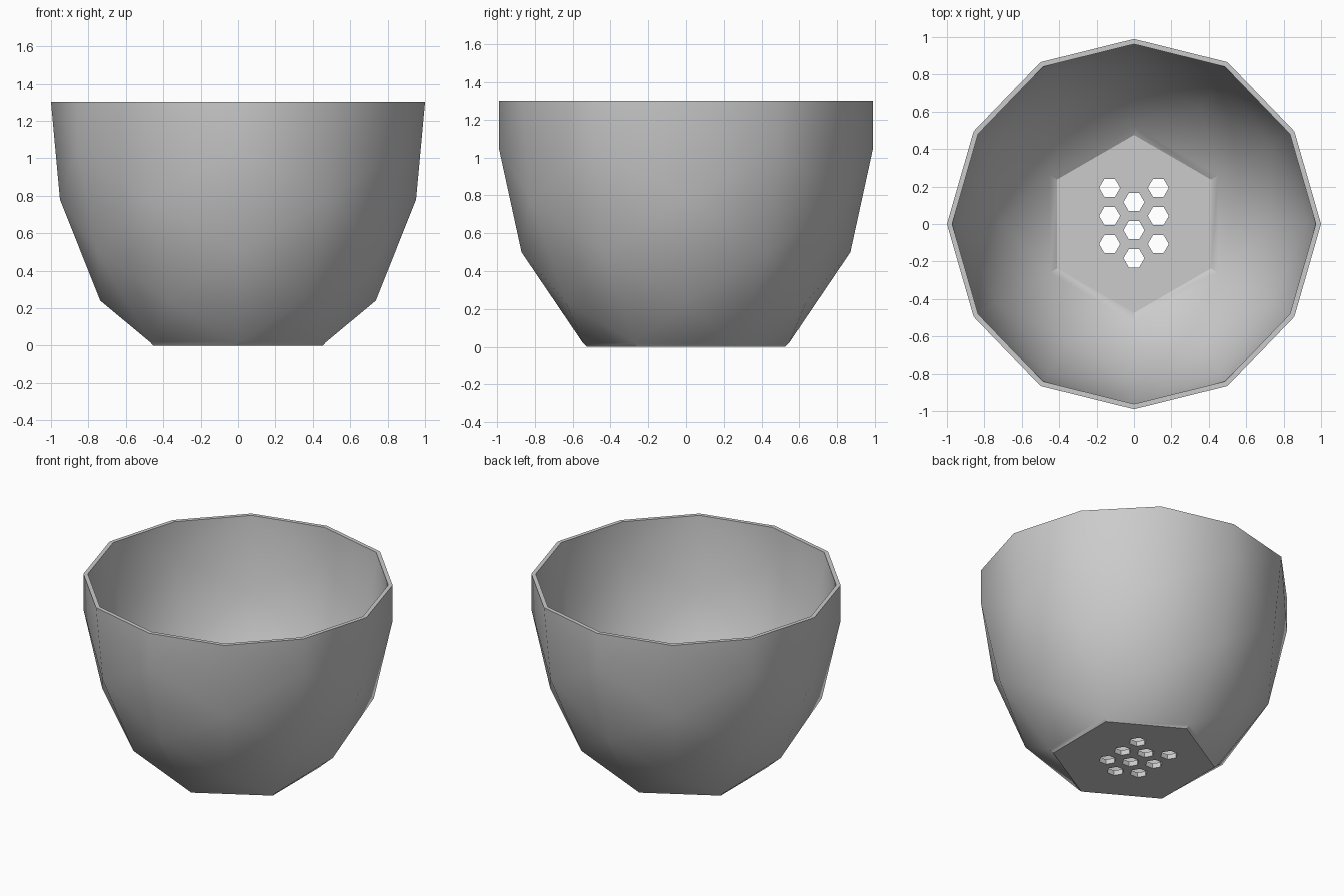
import bpy, bmesh, math

cube = bpy.data.objects.get("Cube")
if cube:
    bpy.data.objects.remove(cube, do_unlink=True)

# Material
grey = bpy.data.materials.new("plain_grey")
grey.use_nodes = True
colour = (0.6, 0.6, 0.6, 1)
grey.diffuse_color = colour
grey.node_tree.nodes["Principled BSDF"].inputs["Base Color"].default_value = colour

# (radius, height) from the base up; rings alternate between the two columns
# corner column: floor, base corner, lower, upper, rim; side column: low, middle, rim
OUTER = ([(.523, 0), (.545, .02), (.87, .5), (.99, 1.05), (.99, 1.3)],
         [(.737, .24), (.952, .78), (1.0, 1.3)])
INNER = ([(.475, .035), (.52, .06), (.845, .51), (.962, 1.05), (.962, 1.3)],
         [(.715, .255), (.925, .785), (.972, 1.3)])


def ring(bm, radius, z, offset):
    return [bm.verts.new((radius * math.cos(math.radians(60 * k + offset)),
                          radius * math.sin(math.radians(60 * k + offset)), z))
            for k in range(6)]


def faceted_shell(bm, profile):
    """Zigzag triangle strips around the pot; returns the rim loop."""
    corner = [ring(bm, r, z, 30) for r, z in profile[0]]
    side = [ring(bm, r, z, 0) for r, z in profile[1]]
    floor, base, lower, upper, rim_c = corner
    low, mid, rim_s = side
    bm.faces.new(floor)
    for k in range(6):
        p = k - 1
        bm.faces.new((floor[p], floor[k], base[k], base[p]))
        bm.faces.new((base[p], base[k], low[k]))
        for c in (k, p):
            strip = [base[c], low[k], lower[c], mid[k], upper[c], rim_s[k], rim_c[c]]
            for i in range(len(strip) - 2):
                bm.faces.new(strip[i:i + 3])
    return [v for pair in zip(rim_s, rim_c) for v in pair]


# Pot body: outer and inner shells joined by a flat rim
bm = bmesh.new()
rim_out = faceted_shell(bm, OUTER)
rim_in = faceted_shell(bm, INNER)
for i in range(12):
    bm.faces.new((rim_out[i - 1], rim_out[i], rim_in[i], rim_in[i - 1]))
bmesh.ops.recalc_face_normals(bm, faces=bm.faces)
mesh = bpy.data.meshes.new("pot")
bm.to_mesh(mesh)
bm.free()
mesh.materials.append(grey)
pot = bpy.data.objects.new("pot", mesh)
bpy.context.collection.objects.link(pot)

# Drain holes: nine hexagonal prisms cut through the floor
bm = bmesh.new()
for x, top in ((-.13, .193), (0, .117), (.13, .193)):
    for row in range(3):
        hole = ring(bm, .056, -.1, 0)
        for v in hole:
            v.co.x += x
            v.co.y += top - .15 * row
        face = bm.faces.new(hole)
        cap = bmesh.ops.extrude_face_region(bm, geom=[face])["geom"]
        bmesh.ops.translate(bm, vec=(0, 0, .25),
                            verts=[g for g in cap if isinstance(g, bmesh.types.BMVert)])
bmesh.ops.recalc_face_normals(bm, faces=bm.faces)
cut_mesh = bpy.data.meshes.new("drain_cutter")
bm.to_mesh(cut_mesh)
bm.free()
cut_mesh.materials.append(grey)
cutter = bpy.data.objects.new("drain_cutter", cut_mesh)
cutter.hide_render = True
bpy.context.collection.objects.link(cutter)

boolean = pot.modifiers.new("drain_holes", 'BOOLEAN')
boolean.operation = 'DIFFERENCE'
boolean.solver = 'EXACT'
boolean.object = cutter
bpy.ops.object.select_all(action='DESELECT')
pot.select_set(True)
bpy.context.view_layer.objects.active = pot
bpy.ops.object.modifier_apply(modifier=boolean.name)
bpy.data.objects.remove(cutter, do_unlink=True)

# Soft facets, crisp rim and base
bpy.ops.object.shade_smooth_by_angle(angle=math.radians(30))
